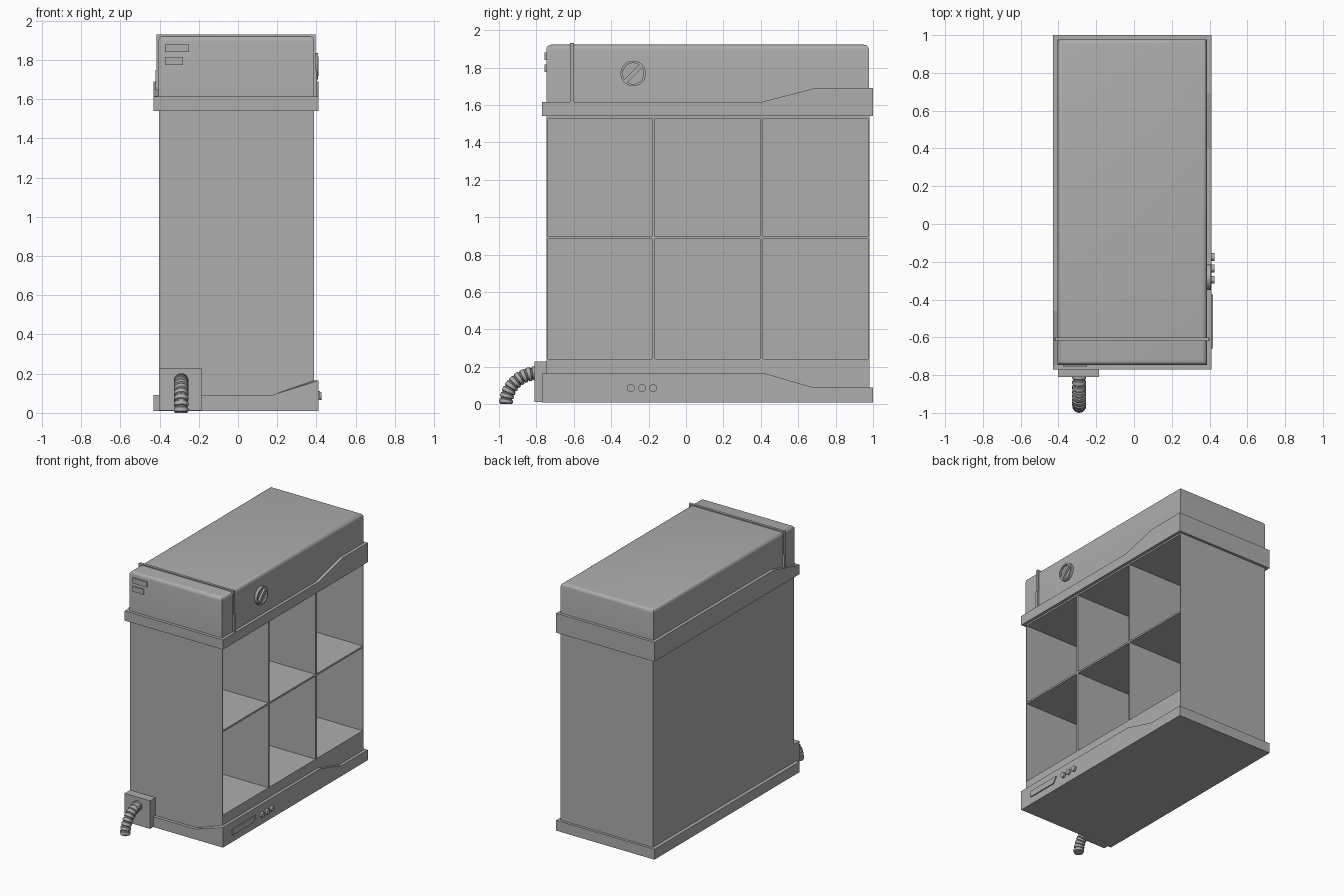
import bpy, bmesh, math
from mathutils import Vector

if "Cube" in bpy.data.objects:
    bpy.data.objects.remove(bpy.data.objects["Cube"])

grey = bpy.data.materials.new("plain grey")
grey.diffuse_color = (0.42, 0.42, 0.42, 1)
grey.use_nodes = True
grey.node_tree.nodes["Principled BSDF"].inputs["Base Color"].default_value = grey.diffuse_color


def finish(name, bm, smooth=False):
    bmesh.ops.recalc_face_normals(bm, faces=bm.faces)
    me = bpy.data.meshes.new(name)
    bm.to_mesh(me)
    bm.free()
    me.materials.append(grey)
    ob = bpy.data.objects.new(name, me)
    bpy.context.collection.objects.link(ob)
    if smooth:
        bpy.ops.object.select_all(action='DESELECT')
        ob.select_set(True)
        bpy.context.view_layer.objects.active = ob
        bpy.ops.object.shade_smooth_by_angle(angle=math.radians(35))
    return ob


def add_box(bm, x, y, z):
    v = bmesh.ops.create_cube(bm, size=1)["verts"]
    for p in v:
        p.co = Vector([(a + b) / 2 + c * (b - a) for (a, b), c in zip((x, y, z), p.co)])


def box(name, x, y, z):
    bm = bmesh.new()
    add_box(bm, x, y, z)
    return finish(name, bm)


def side_prism(name, outline, x0, x1, smooth=False):
    """Extrude a (y, z) outline along x."""
    bm = bmesh.new()
    f = bm.faces.new([bm.verts.new((x0, y, z)) for y, z in outline])
    out = bmesh.ops.extrude_face_region(bm, geom=[f])["geom"]
    bmesh.ops.translate(bm, vec=(x1 - x0, 0, 0),
                        verts=[g for g in out if isinstance(g, bmesh.types.BMVert)])
    return finish(name, bm, smooth)


def arc(cy, cz, r, a0, a1, n):
    return [(cy + r * math.cos(math.radians(a0 + (a1 - a0) * i / n)),
             cz + r * math.sin(math.radians(a0 + (a1 - a0) * i / n))) for i in range(n + 1)]


def band(name, loop, z0, t):
    """Ring around the cabinet whose top height varies along its outer loop."""
    bm = bmesh.new()
    rings = []
    for inner in (False, True):
        for top in (True, False):
            ring = []
            for x, y, z in loop:
                if inner:
                    x = min(max(x, -0.43 + t), 0.41 - t)
                    y = min(max(y, -0.77 + t), 1.0 - t)
                ring.append(bm.verts.new((x, y, z if top else z0)))
            rings.append(ring)
    ot, ob, it, ib = rings
    n = len(loop)
    for a, b in ((ot, ob), (ob, ib), (ib, it), (it, ot)):
        for i in range(n):
            j = (i + 1) % n
            bm.faces.new((a[i], a[j], b[j], b[i]))
    return finish(name, bm)


# Cabinet shell: closed on three sides, open towards +x
X0, X1, Y0, Y1 = -0.402, 0.387, -0.745, 0.98
bm = bmesh.new()
add_box(bm, (X0, X0 + 0.01), (Y0, Y1), (0.02, 1.56))
for y in ((Y0, Y0 + 0.008), (Y1 - 0.008, Y1)):
    add_box(bm, (X0, X1), y, (0.02, 1.56))
finish("cabinet_walls", bm)
box("cabinet_plinth", (X0 + 0.005, X1), (Y0 + 0.004, Y1 - 0.004), (0.02, 0.242))

# Shelves and dividers
bm = bmesh.new()
for z in ((0.883, 0.897), (1.528, 1.58)):
    add_box(bm, (X0 + 0.005, X1), (Y0 + 0.004, Y1 - 0.004), z)
finish("shelves", bm)
bm = bmesh.new()
for y in (-0.173, 0.404):
    add_box(bm, (X0 + 0.005, X1 - 0.001), (y - 0.008, y + 0.008), (0.24, 1.54))
finish("dividers", bm)

# Base and upper trim bands with raised sections
band("base_trim", [(-0.43, -0.77, 0.09), (0.17, -0.77, 0.09), (0.41, -0.77, 0.165),
                   (0.41, 0.42, 0.165), (0.41, 0.68, 0.09), (0.41, 1.0, 0.09),
                   (-0.43, 1.0, 0.09)], 0.01, 0.027)
box("base_floor", (-0.42, 0.40), (-0.76, 0.99), (0.0101, 0.03))
band("upper_trim", [(-0.43, -0.77, 1.615), (0.41, -0.77, 1.615), (0.41, 0.40, 1.615),
                    (0.41, 0.69, 1.69), (0.41, 1.0, 1.69), (-0.43, 1.0, 1.69),
                    (-0.43, -0.46, 1.69), (-0.43, -0.75, 1.615)], 1.54, 0.027)

# Lid with rounded top edges
bm = bmesh.new()
add_box(bm, (-0.406, 0.387), (-0.747, 0.978), (1.55, 1.922))
bmesh.ops.bevel(bm, geom=[e for e in bm.edges if all(v.co.z > 1.9 for v in e.verts)],
                offset=0.026, segments=4, profile=0.5, affect='EDGES')
finish("lid", bm, True)

# Strap over the lid, thicker at its lower ends
bm = bmesh.new()
sy = (-0.62, -0.60)
add_box(bm, (-0.415, 0.396), sy, (1.915, 1.93))
for x in ((-0.415, -0.40), (0.381, 0.396)):
    add_box(bm, x, sy, (1.60, 1.93))
for x in ((-0.421, -0.40), (0.381, 0.402)):
    add_box(bm, x, sy, (1.60, 1.75))
finish("lid_strap", bm)

# Raised plates on the lid front
for i, (x1, z) in enumerate(((-0.25, (1.84, 1.88)), (-0.28, (1.775, 1.815)))):
    box("front_plate_%d" % (i + 1), (-0.372, x1), (-0.757, -0.744), z)

# Round dial: rim, recessed centre and diagonal grip
dy, dz = -0.282, 1.768
bm = bmesh.new()
n, prof = 32, [(0.38, 0.068), (0.408, 0.068), (0.408, 0.056), (0.395, 0.056)]
rings = [[bm.verts.new((x, y, z)) for y, z in arc(dy, dz, r, 0, 360, n)[:-1]] for x, r in prof]
for a, b in zip(rings, rings[1:]):
    for i in range(n):
        bm.faces.new((a[i], a[(i + 1) % n], b[(i + 1) % n], b[i]))
bm.faces.new(rings[-1])
finish("dial", bm, True)
c = math.sqrt(0.5)
grip = [(dy + (u - v) * c, dz + (u + v) * c)
        for u, v in ((-0.058, -0.012), (0.058, -0.012), (0.058, 0.012), (-0.058, 0.012))]
side_prism("dial_grip", grip, 0.39, 0.41)

# Control panel and buttons on the base
side_prism("control_panel", [(-0.66, 0.065), (-0.405, 0.065), (-0.372, 0.112), (-0.66, 0.112)],
           0.40, 0.418)
for i, y in enumerate((-0.295, -0.235, -0.175)):
    side_prism("button_%d" % (i + 1), arc(y, 0.086, 0.021, 0, 360, 20)[:-1], 0.40, 0.425, True)

# Hose outlet block and ribbed hose bending to the ground
box("hose_block", (-0.402, -0.185), (-0.81, -0.74), (0.011, 0.228))
bm = bmesh.new()
n, prev = 20, None
path = []
segs = 9
for s in range(segs):
    for f, r in ((0.0, 0.031), (0.12, 0.037), (0.72, 0.037), (0.84, 0.031)):
        path.append(((s + f) / segs, r))
path.append((1.0, 0.034))
for t, r in path:
    a = math.pi / 2 * (1 + t)
    ring = []
    for i in range(n):
        w = 2 * math.pi * i / n
        d = 0.165 + r * math.cos(w)
        ring.append(bm.verts.new((-0.29 + r * math.sin(w), -0.798 + d * math.cos(a),
                                  max(0, d * math.sin(a)))))
    if prev:
        for i in range(n):
            bm.faces.new((prev[i], prev[(i + 1) % n], ring[(i + 1) % n], ring[i]))
    else:
        bm.faces.new(ring)
    prev = ring
bm.faces.new(prev)
finish("hose", bm, True)
